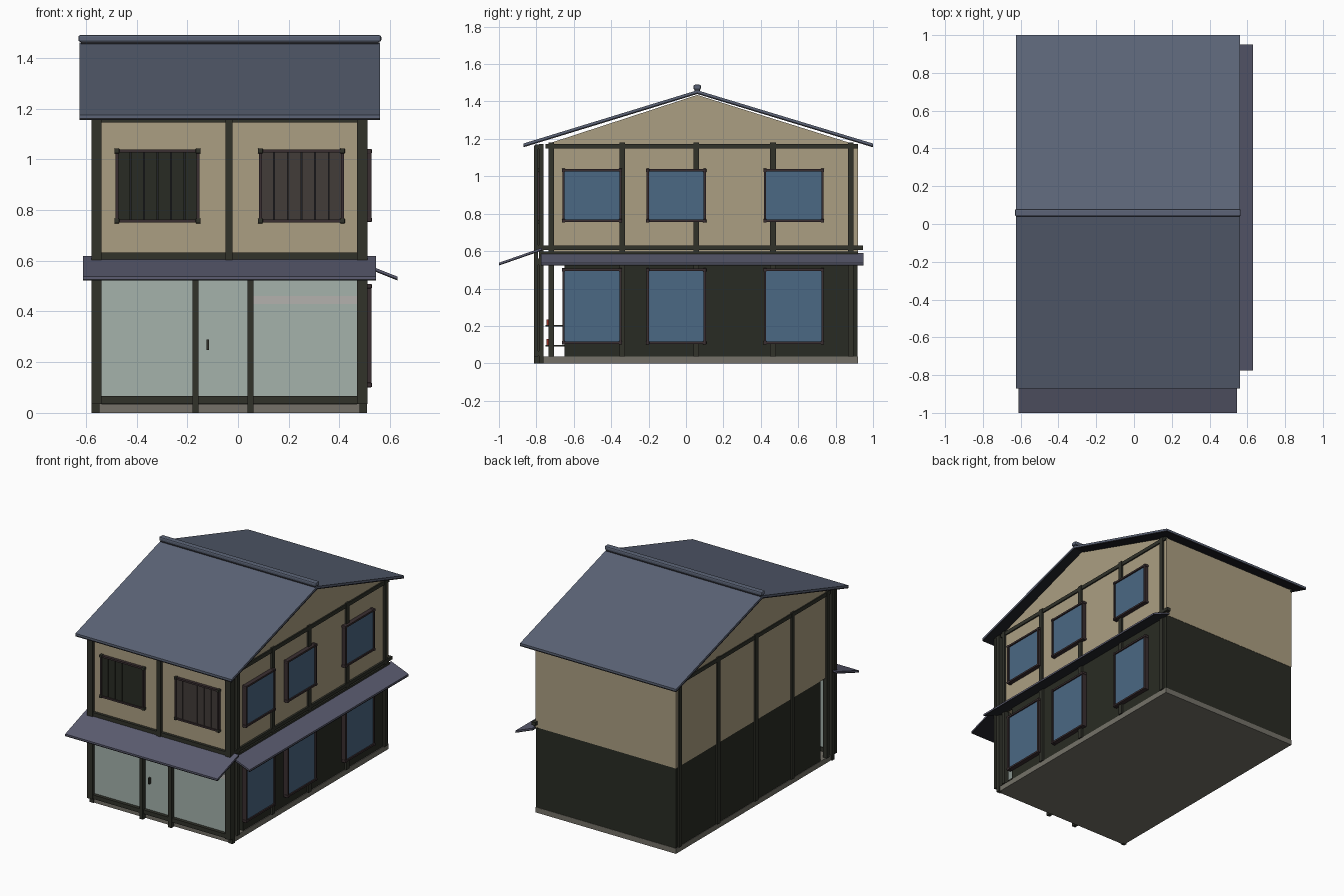
import bpy, bmesh
from mathutils import Vector

if "Cube" in bpy.data.objects:
    bpy.data.objects.remove(bpy.data.objects["Cube"])


def material(name, r, g, b):
    m = bpy.data.materials.new(name)
    m.diffuse_color = [(c / 255) ** 2.2 for c in (r, g, b)] + [1]
    m.use_nodes = True
    m.node_tree.nodes["Principled BSDF"].inputs["Base Color"].default_value = m.diffuse_color
    return m


PLASTER = material("plaster", 170, 157, 129)
DARK = material("dark_cladding", 45, 47, 40)
TIMBER = material("timber", 52, 53, 46)
TILE = material("roof_tile", 92, 100, 118)
TRIM = material("roof_trim", 38, 39, 44)
AWNING = material("awning_tile", 92, 93, 112)
GLASS = material("window_glass", 76, 104, 130)
SHOP = material("shop_glass", 163, 177, 170)
PALE = material("pale_strip", 178, 176, 172)
FRAME = material("window_frame", 60, 50, 52)
BROWN = material("brown_boards", 68, 62, 59)
STONE = material("base_stone", 116, 113, 104)
RED = material("red_goods", 150, 55, 45)


def make_object(name, bm, mat):
    bmesh.ops.recalc_face_normals(bm, faces=bm.faces)
    me = bpy.data.meshes.new(name)
    bm.to_mesh(me)
    bm.free()
    me.materials.append(mat)
    ob = bpy.data.objects.new(name, me)
    bpy.context.collection.objects.link(ob)
    return ob


def box(name, x, y, z, mat, bevel=0):
    """Box from (min, max) ranges."""
    bm = bmesh.new()
    bmesh.ops.create_cube(bm, size=1)
    for v in bm.verts:
        v.co = [r[0] if c < 0 else r[1] for c, r in zip(v.co, (x, y, z))]
    ob = make_object(name, bm, mat)
    if bevel:
        mod = ob.modifiers.new("bevel", 'BEVEL')
        mod.width, mod.segments = bevel, 2
    return ob


def prism(name, pts, axis, lo, hi, mat):
    """Extrude a profile: (y, z) along axis 0 or (x, z) along axis 1."""
    bm = bmesh.new()
    vs = [bm.verts.new((lo, a, b) if axis == 0 else (a, lo, b)) for a, b in pts]
    face = bm.faces.new(vs)
    ext = bmesh.ops.extrude_face_region(bm, geom=[face])['geom']
    d = Vector((0, 0, 0))
    d[axis] = hi - lo
    bmesh.ops.translate(bm, verts=[v for v in ext if isinstance(v, bmesh.types.BMVert)], vec=d)
    return make_object(name, bm, mat)


def slope(name, a, b, axis, lo, hi, mat, t=0.012, under=0.008):
    """Sloping tile slab with a dark underside; a-b is the top edge line."""
    for part, m, t0, t1 in (("tiles", mat, 0, t), ("underside", TRIM, t, t + under)):
        pts = [(a[0], a[1] - t0), (b[0], b[1] - t0), (b[0], b[1] - t1), (a[0], a[1] - t1)]
        prism(f"{name}_{part}", pts, axis, lo, hi, m)


def front_frame(name, x0, x1, z0, z1, w, y):
    """Rectangular frame facing the front."""
    for z in (z0, z1):
        box(name + "_rail", (x0, x1), y, (z - w, z + w), FRAME)
    for x in (x0, x1):
        box(name + "_stile", (x - w, x + w), y, (z0, z1), FRAME)


# Base and main walls
box("base", (-.568, .5), (-.78, .92), (0, .036), STONE)
box("lower_walls", (-.565, .495), (-.65, .918), (.036, .585), DARK)
prism("upper_walls", [(-.72, .585), (.92, .585), (.92, 1.165), (.06, 1.435), (-.72, 1.18)],
      0, -.567, .497, PLASTER)
box("front_upper_wall", (-.567, .497), (-.787, -.775), (.59, 1.17), PLASTER)

# Main roof with ridge cap
slope("roof_front", (.06, 1.46), (-.87, 1.175), 0, -.625, .56, TILE)
slope("roof_back", (.06, 1.46), (1.0, 1.175), 0, -.625, .56, TILE)
box("ridge_cap", (-.63, .565), (.04, .08), (1.463, 1.49), TILE, .008)
box("ridge_base", (-.62, .555), (.045, .075), (1.44, 1.465), TRIM)

# Front and side awnings
slope("front_awning", (-.77, .618), (-1, .538), 0, -.612, .545, AWNING, .009, .006)
slope("side_awning", (.497, .59), (.63, .537), 1, -.775, .95, AWNING, .009, .006)

# Side posts and beams, both sides
for x in (-.562, .494):
    for y in (-.72, -.34, .055, .465, .88):
        box("side_post", (x - .015, x + .015), (y - .015, y + .015), (.036, 1.18), TIMBER)
    box("gable_beam", (x - .012, x + .012), (-.75, .92), (1.148, 1.174), TIMBER)
    box("corner_post", (x - .015, x + .015), (-.787, -.762), (0, 1.172), TIMBER)
for z in (.587, .618):
    box("side_mid_beam", (.482, .51), (-.78, .945 if z > .6 else .92), (z - .011, z + .011), TIMBER)

# Front timber frame
for x in (-.558, .49):
    box("front_corner_post", (x - .02, x + .02), (-.812, -.79), (.036, 1.165), TIMBER)
box("front_upper_post", (-.049, -.021), (-.812, -.78), (.6, 1.155), TIMBER)
for x in (-.167, .05):
    box("front_lower_post", (x - .012, x + .012), (-.812, -.77), (0, .56), TIMBER)
for name, z0, z1 in (("sill", .038, .066), ("lintel", .525, .56), ("mid_beam", .6, .632), ("top_beam", 1.145, 1.17)):
    box("front_" + name, (-.575, .508), (-.806, -.77), (z0, z1), TIMBER)

# Shop glazing, door handle and display shelves
box("shop_glass", (-.545, .475), (-.783, -.775), (.06, .53), SHOP)
box("pale_strip", (.062, .472), (-.787, -.783), (.43, .462), PALE)
box("door_handle", (-.124, -.114), (-.8, -.783), (.248, .29), TIMBER)
for z in (.095, .2):
    box("display_shelf", (.1, .44), (-.75, -.65), (z - .004, z + .004), TIMBER)
    for i in range(4):
        x = .13 + i * .08
        box("display_goods", (x, x + .03), (-.745, -.73), (z + .004, z + .035), RED)

# Front upper windows with boarded shutters
for x0, x1, mat in ((-.478, -.157, DARK), (.088, .412, BROWN)):
    w = (x1 - x0) / 6
    for i in range(6):
        box("shutter_board", (x0 + i * w + .0015, x0 + (i + 1) * w - .0015), (-.8, -.786), (.757, 1.033), mat)
    box("shutter_backing", (x0, x1), (-.793, -.786), (.757, 1.033), TRIM)
    front_frame("shutter_frame", x0, x1, .757, 1.033, .006, (-.807, -.786))
    for x in (x0, x1):
        for z in (.757, 1.033):
            box("frame_corner", (x - .01, x + .01), (-.811, -.786), (z - .01, z + .01), TIMBER, .004)

# Right side windows on both floors
for y0, y1 in ((-.655, -.35), (-.205, .1), (.423, .73)):
    for z0, z1 in ((.762, 1.032), (.11, .5)):
        box("side_window_glass", (.495, .517), (y0, y1), (z0, z1), GLASS)
        for y in (y0, y1):
            box("side_window_stile", (.495, .526), (y - .006, y + .006), (z0 - .006, z1 + .006), FRAME)
        for z in (z0, z1):
            box("side_window_rail", (.495, .526), (y0, y1), (z - .006, z + .006), FRAME)
            for y in (y0, y1):
                box("side_window_corner", (.495, .528), (y - .009, y + .009), (z - .009, z + .009), FRAME, .003)
